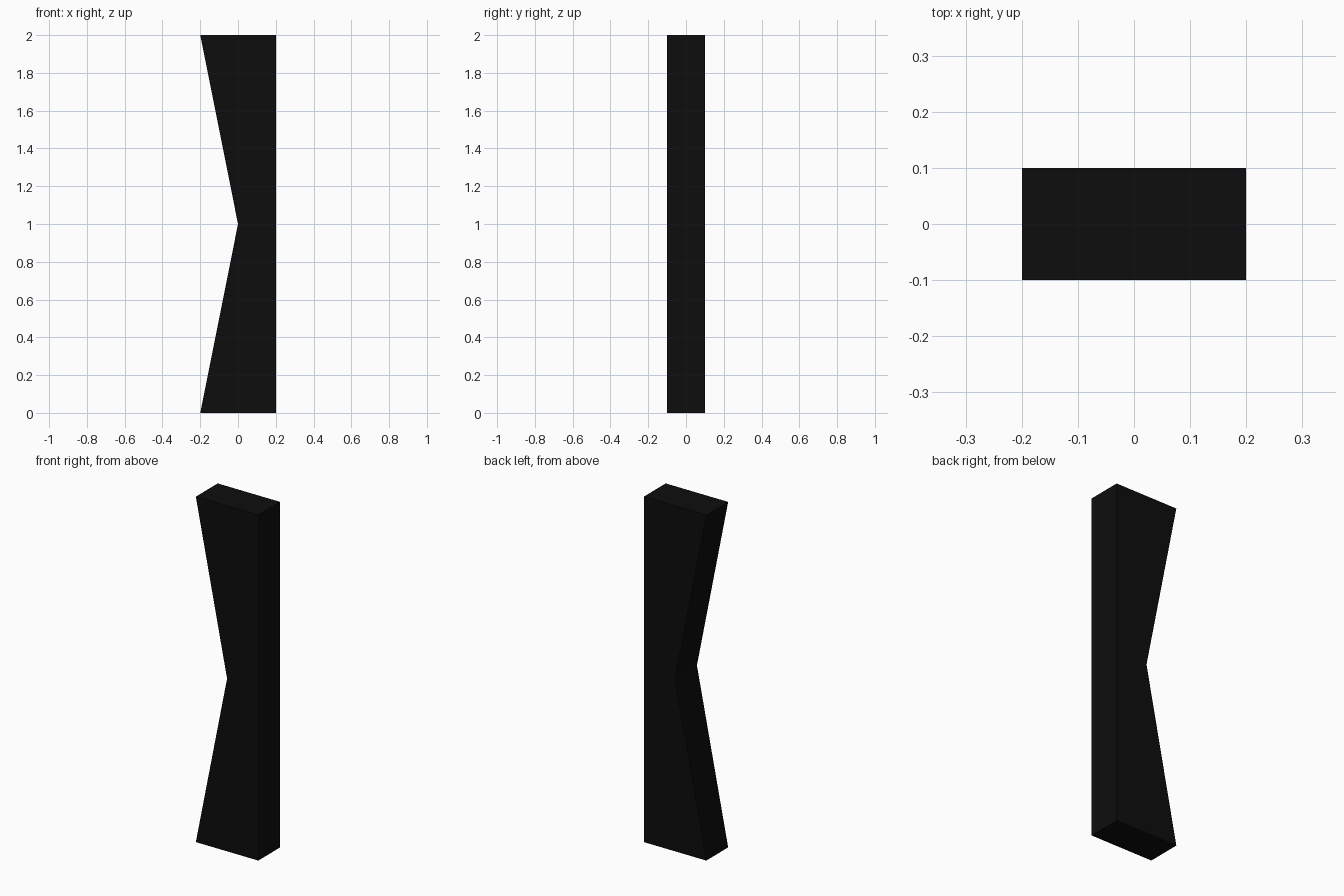
import bpy
import bmesh
from mathutils import Vector

if "Cube" in bpy.data.objects:
    bpy.data.objects.remove(bpy.data.objects["Cube"])

# Side profile (x, z): straight right edge, V-shaped notch on the left
PROFILE = [(-0.2, 0), (0.2, 0), (0.2, 2), (-0.2, 2), (0, 1)]
DEPTH = 0.2

# Extrude the profile from front to back
bm = bmesh.new()
front = bm.faces.new([bm.verts.new((x, -DEPTH / 2, z)) for x, z in PROFILE])
back = bmesh.ops.extrude_face_region(bm, geom=[front], use_keep_orig=True)
bmesh.ops.translate(bm, vec=Vector((0, DEPTH, 0)),
                    verts=[g for g in back["geom"] if isinstance(g, bmesh.types.BMVert)])
bmesh.ops.recalc_face_normals(bm, faces=bm.faces)

# Notched post
mesh = bpy.data.meshes.new("notched_post")
bm.to_mesh(mesh)
bm.free()
post = bpy.data.objects.new("notched_post", mesh)
bpy.context.collection.objects.link(post)

# Black finish
black = bpy.data.materials.new("black")
black.diffuse_color = (0.004, 0.004, 0.004, 1)
black.use_nodes = True
black.node_tree.nodes["Principled BSDF"].inputs["Base Color"].default_value = black.diffuse_color
mesh.materials.append(black)
